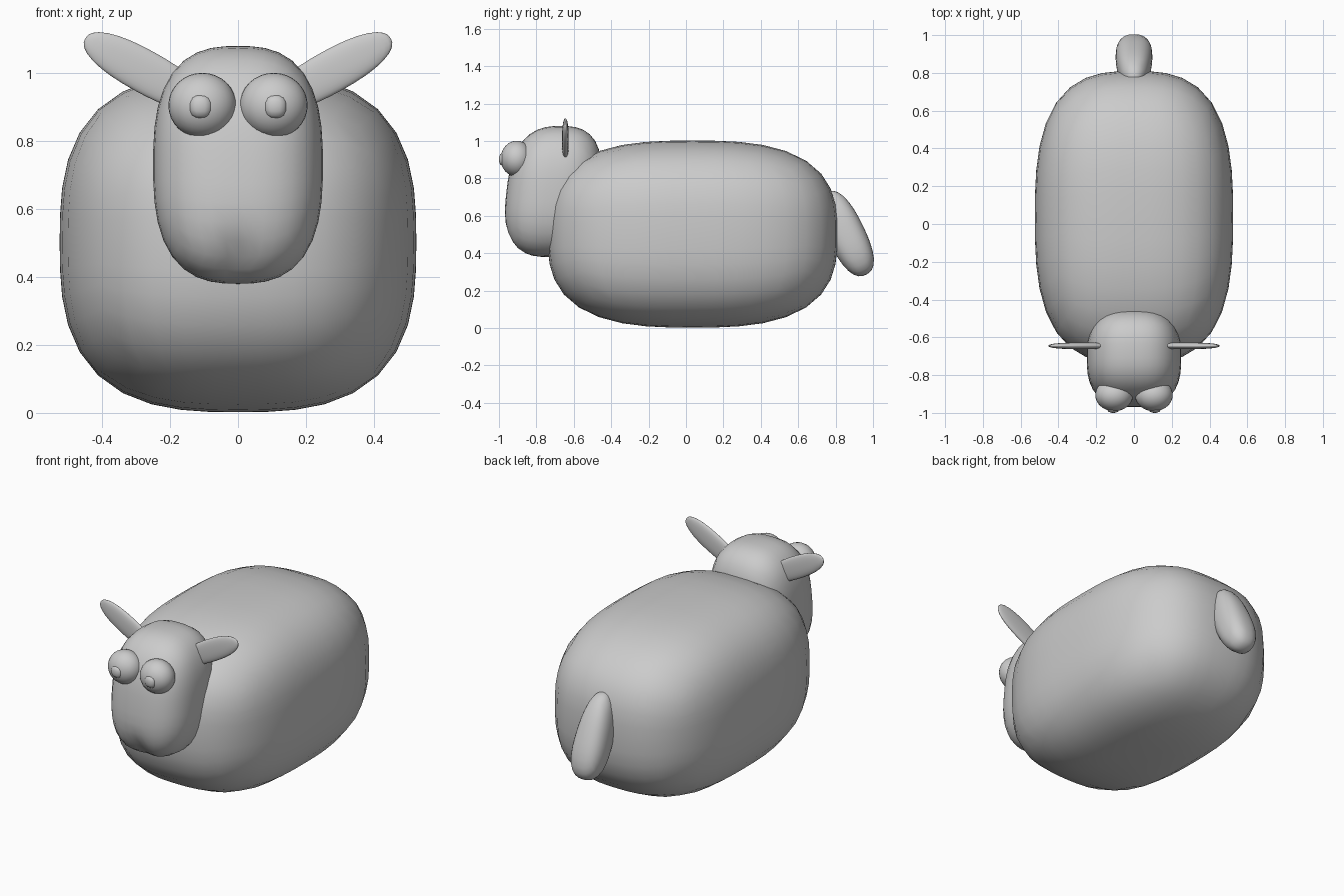
import bpy
import bmesh
import math
from mathutils import Matrix, Vector

cube = bpy.data.objects.get("Cube")
if cube:
    bpy.data.objects.remove(cube, do_unlink=True)

grey = bpy.data.materials.new("plain grey")
grey.use_nodes = True
GREY = (0.6, 0.6, 0.6, 1)
grey.diffuse_color = GREY
grey.node_tree.nodes["Principled BSDF"].inputs["Base Color"].default_value = GREY


def rounded(name, centre, half, power=2.0, cuts=7, axis="X", tilt=0, shape=None):
    """Cube grid swelled into a rounded block; shape(p) adjusts each point."""
    bm = bmesh.new()
    bmesh.ops.create_cube(bm, size=2)
    bmesh.ops.subdivide_edges(bm, edges=bm.edges[:], cuts=cuts, use_grid_fill=True)
    turn = Matrix.Rotation(math.radians(tilt), 3, axis)
    for v in bm.verts:
        p = Vector([math.tan(c * math.pi / 4) for c in v.co])
        p /= sum(abs(c) ** power for c in p) ** (1 / power)
        if shape:
            p = shape(p)
        v.co = turn @ Vector([c * h for c, h in zip(p, half)]) + Vector(centre)
    bmesh.ops.recalc_face_normals(bm, faces=bm.faces)
    for f in bm.faces:
        f.smooth = True
    mesh = bpy.data.meshes.new(name)
    bm.to_mesh(mesh)
    bm.free()
    mesh.materials.append(grey)
    ob = bpy.data.objects.new(name, mesh)
    bpy.context.collection.objects.link(ob)
    return ob


def lean_face(p):
    """Lean the forehead back and press a soft dimple above the chin."""
    p.y += 0.16 * p.z
    if p.y < 0:
        p.y += 0.12 * math.exp(-(p.x / 0.2) ** 2 - ((p.z + 0.8) / 0.2) ** 2)
    return p


def drop(p):
    """Narrow the upper end of the tail."""
    p.x *= 0.9 - 0.15 * p.z
    return p


# Torso and head
rounded("body", (0, 0.035, 0.502), (0.525, 0.775, 0.5), 2.85, 9)
rounded("head", (0, -0.71, 0.73), (0.25, 0.25, 0.35), 2.7, 9, shape=lean_face)

# Tail hanging behind
rounded("tail", (0, 0.855, 0.505), (0.105, 0.1, 0.245), 2.5, 7, "X", 26, drop)

# Eyes, pupils and ears on both sides
for side, s in (("left", 1), ("right", -1)):
    rounded(side + "_eye", (s * 0.105, -0.905, 0.905), (0.1, 0.086, 0.096))
    rounded(side + "_pupil", (s * 0.11, -0.972, 0.902), (0.034, 0.028, 0.036), 2.5, 3)
    rounded(side + "_ear", (s * 0.275, -0.645, 1.005), (0.2, 0.018, 0.063), 2.3, 7, "Y", -s * 29)
